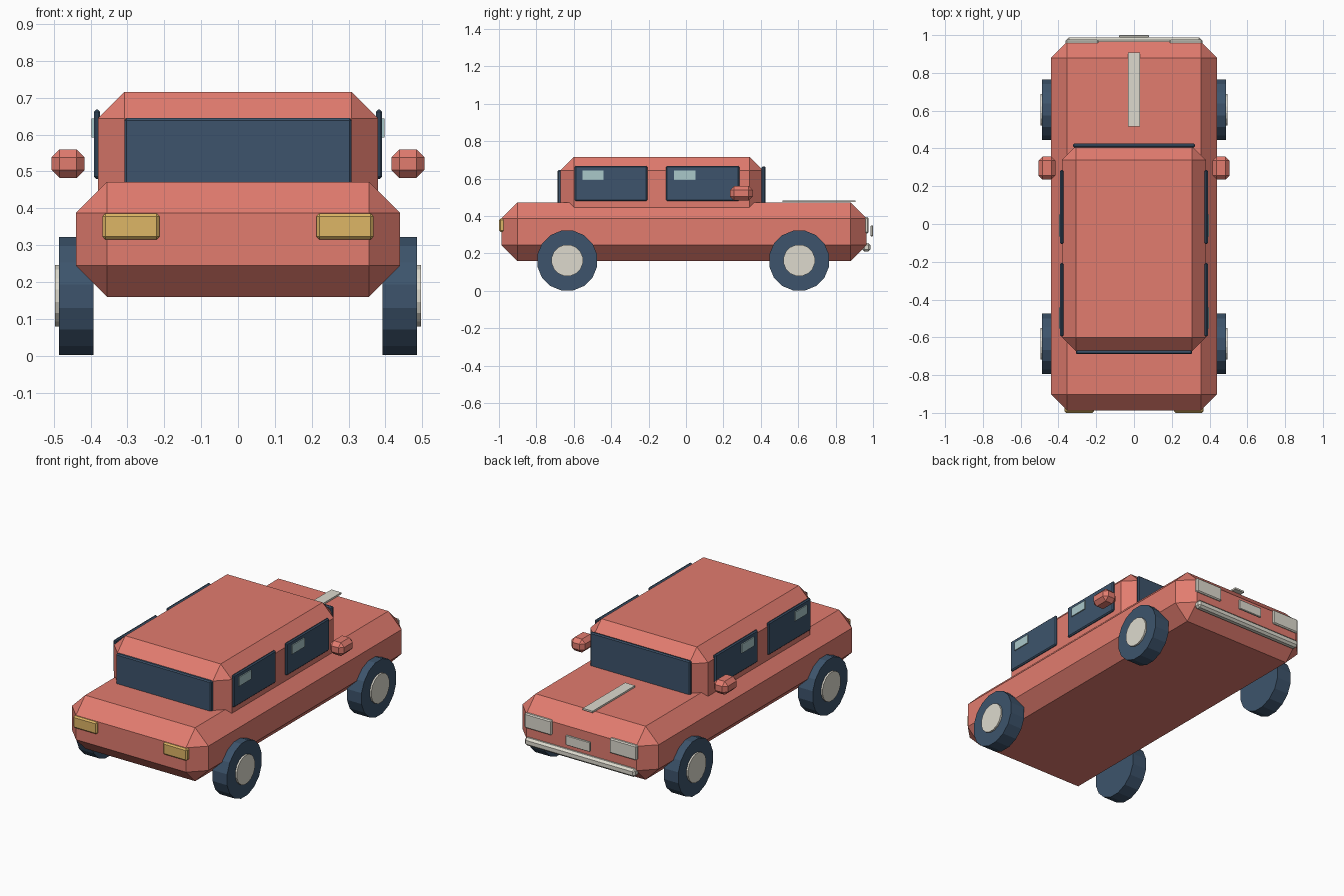
import bpy, bmesh, math
from mathutils import Matrix, Vector

if "Cube" in bpy.data.objects:
    bpy.data.objects.remove(bpy.data.objects["Cube"])


def material(name, rgb):
    m = bpy.data.materials.new(name)
    lin = [(c / 255 / 12.92 if c < 11 else ((c / 255 + 0.055) / 1.055) ** 2.4) for c in rgb]
    m.diffuse_color = (*lin, 1)
    m.use_nodes = True
    m.node_tree.nodes["Principled BSDF"].inputs["Base Color"].default_value = m.diffuse_color
    return m


RED = material("red_paint", (226, 124, 111))
NAVY = material("navy", (61, 84, 108))
CREAM = material("cream", (221, 218, 206))
YELLOW = material("amber", (222, 182, 102))
GLINT = material("pale_glass", (170, 200, 202))


def finish(name, bm, mat):
    mesh = bpy.data.meshes.new(name)
    bmesh.ops.recalc_face_normals(bm, faces=bm.faces)
    bm.to_mesh(mesh)
    bm.free()
    mesh.materials.append(mat)
    ob = bpy.data.objects.new(name, mesh)
    bpy.context.collection.objects.link(ob)


def box(name, x, y, z, mat, bevel=0.0):
    """Chamfered box given by its (min, max) range on each axis."""
    bm = bmesh.new()
    lo, hi = Vector((x[0], y[0], z[0])), Vector((x[1], y[1], z[1]))
    bmesh.ops.create_cube(bm, size=1, matrix=Matrix.Translation((lo + hi) / 2)
                          @ Matrix.Diagonal((*(hi - lo), 1)))
    if bevel:
        bmesh.ops.bevel(bm, geom=bm.edges[:], offset=bevel, segments=1,
                        affect='EDGES', profile=0.5)
    finish(name, bm, mat)


def disc(name, x, y, z, radius, mat, sides=16):
    """Cylinder lying along x between two x values."""
    bm = bmesh.new()
    bmesh.ops.create_cone(bm, cap_ends=True, segments=sides, radius1=radius,
                          radius2=radius, depth=abs(x[1] - x[0]),
                          matrix=Matrix.Translation(((x[0] + x[1]) / 2, y, z))
                          @ Matrix.Rotation(math.pi / 2, 4, 'Y')
                          @ Matrix.Rotation(math.pi / sides, 4, 'Z'))
    finish(name, bm, mat)


def both_sides(x):
    """The x range on the right, then mirrored to the left."""
    return (("right", x), ("left", (-x[1], -x[0])))


# Body and cabin
box("body", (-0.44, 0.44), (-0.987, 0.965), (0.16, 0.472), RED, 0.085)
box("cabin", (-0.38, 0.38), (-0.672, 0.412), (0.30, 0.716), RED, 0.072)

# End windows
box("window_minus_y", (-0.308, 0.308), (-0.688, -0.664), (0.44, 0.645), NAVY, 0.006)
box("window_plus_y", (-0.323, 0.323), (0.405, 0.425), (0.44, 0.666), NAVY, 0.006)

# Side windows with pale reflections
for i, (y0, y1, g0, g1) in enumerate([(-0.595, -0.207, -0.553, -0.442),
                                      (-0.107, 0.285, -0.065, 0.05)]):
    for side, x in both_sides((0.374, 0.391)):
        box(f"side_window_{side}_{i}", x, (y0, y1), (0.48, 0.668), NAVY, 0.006)
    for side, x in both_sides((0.389, 0.397)):
        box(f"window_reflection_{side}_{i}", x, (g0, g1), (0.592, 0.644), GLINT)

# Wheels and hubcaps
for end, y in (("a", -0.635), ("b", 0.605)):
    for side, x in both_sides((0.392, 0.486)):
        disc(f"wheel_{side}_{end}", x, y, 0.162, 0.163, NAVY)
    for side, x in both_sides((0.484, 0.496)):
        disc(f"hubcap_{side}_{end}", x, y, 0.163, 0.085, CREAM)

# Wing mirrors
for side, x in both_sides((0.416, 0.506)):
    box(f"mirror_{side}", x, (0.235, 0.357), (0.482, 0.56), RED, 0.022)

# Amber lamps and white lamps
for side, x in both_sides((0.213, 0.368)):
    box(f"amber_lamp_{side}", x, (-1.0, -0.968), (0.315, 0.386), YELLOW, 0.008)
for side, x in both_sides((0.187, 0.362)):
    box(f"white_lamp_{side}", x, (0.953, 0.976), (0.308, 0.394), CREAM, 0.006)

# Bumper, plate and bonnet stripe
box("bumper", (-0.357, 0.357), (0.942, 0.987), (0.21, 0.256), CREAM, 0.012)
box("plate", (-0.079, 0.079), (0.987, 1.0), (0.292, 0.35), CREAM, 0.003)
box("bonnet_stripe", (-0.032, 0.032), (0.515, 0.907), (0.474, 0.484), CREAM)
